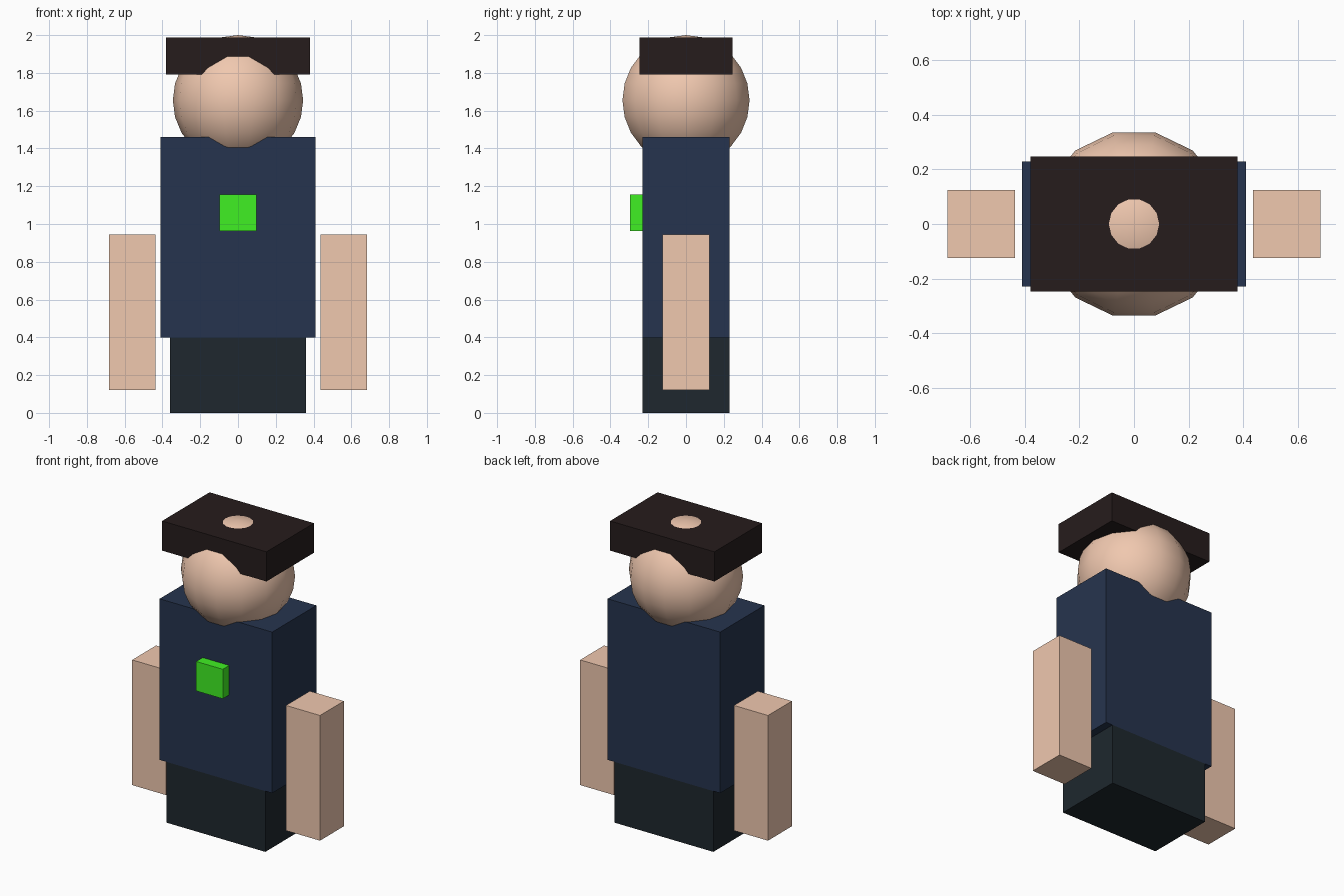
import bpy, math

if "Cube" in bpy.data.objects:
    bpy.data.objects.remove(bpy.data.objects["Cube"])


def material(name, rgb):
    # sRGB 0-255 to linear
    m = bpy.data.materials.new(name)
    lin = [((c / 255 + 0.055) / 1.055) ** 2.4 for c in rgb]
    m.diffuse_color = (*lin, 1)
    m.use_nodes = True
    m.node_tree.nodes["Principled BSDF"].inputs["Base Color"].default_value = m.diffuse_color
    return m


skin = material("skin", (240, 200, 175))
navy = material("navy_cloth", (38, 52, 78))
black = material("dark_cloth", (30, 39, 46))
brown = material("dark_brown", (38, 28, 28))
green = material("green", (64, 240, 36))


def box(name, x, y, z, mat):
    # x, y, z are (min, max) ranges
    bpy.ops.mesh.primitive_cube_add(size=1, location=[sum(r) / 2 for r in (x, y, z)])
    ob = bpy.context.object
    ob.name = name
    ob.scale = [r[1] - r[0] for r in (x, y, z)]
    bpy.ops.object.transform_apply(location=False, rotation=False, scale=True)
    ob.data.materials.append(mat)
    return ob


# Body
box("legs", (-0.36, 0.36), (-0.23, 0.23), (0, 0.4), black)
box("torso", (-0.41, 0.41), (-0.23, 0.23), (0.4, 1.46), navy)
box("chest_badge", (-0.097, 0.097), (-0.297, -0.1), (0.963, 1.157), green)

# Arms
for side, s in (("left", -1), ("right", 1)):
    box(side + "_arm", sorted((s * 0.436, s * 0.684)), (-0.124, 0.124), (0.12, 0.944), skin)

# Head, with vertices on the x axis
bpy.ops.mesh.primitive_uv_sphere_add(segments=14, ring_count=12, radius=0.345,
                                     location=(0, 0, 1.655), rotation=(0, 0, math.pi / 2))
head = bpy.context.object
head.name = "head"
head.data.materials.append(skin)
bpy.ops.object.shade_smooth()

# Flat hat
box("hat", (-0.38, 0.38), (-0.247, 0.247), (1.792, 1.987), brown)
